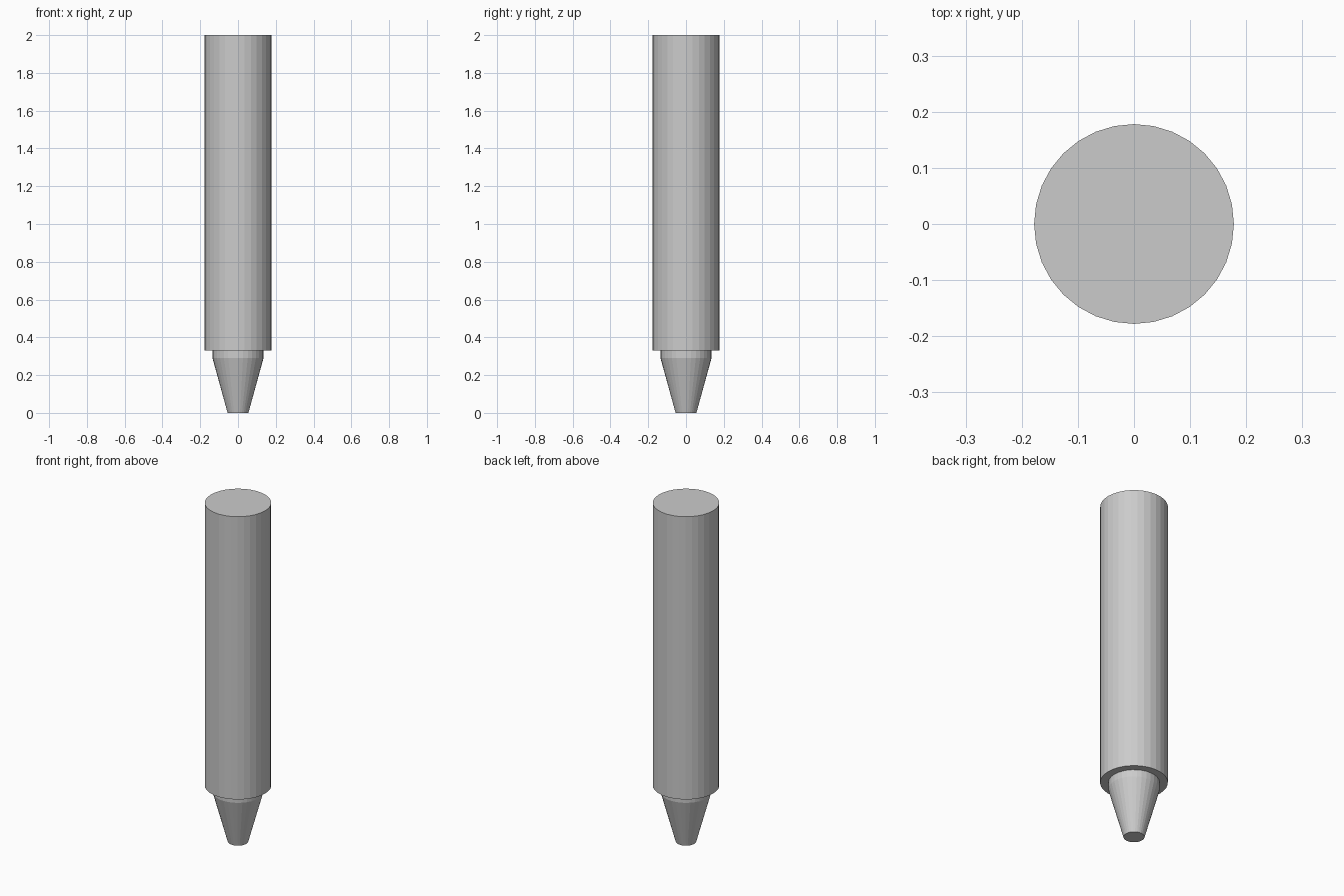
import bpy
import bmesh
from math import cos, sin, tau

if "Cube" in bpy.data.objects:
    bpy.data.objects.remove(bpy.data.objects["Cube"])

SIDES = 32


def lathe(name, profile):
    """Revolve (radius, z) points around z and cap both ends."""
    bm = bmesh.new()
    rings = [[bm.verts.new((r * cos(tau * i / SIDES), r * sin(tau * i / SIDES), z))
              for i in range(SIDES)] for r, z in profile]
    for low, high in zip(rings, rings[1:]):
        for i in range(SIDES):
            j = (i + 1) % SIDES
            bm.faces.new((low[i], low[j], high[j], high[i]))
    bm.faces.new(rings[0][::-1])
    bm.faces.new(rings[-1])
    mesh = bpy.data.meshes.new(name)
    bm.to_mesh(mesh)
    bm.free()
    obj = bpy.data.objects.new(name, mesh)
    bpy.context.collection.objects.link(obj)
    return obj


# Crayon: blunt tapered tip, short collar, stepped shoulder, straight barrel
lathe("crayon", [
    (0.055, 0.0),
    (0.135, 0.29),
    (0.135, 0.33),
    (0.178, 0.33),
    (0.178, 2.0),
])
